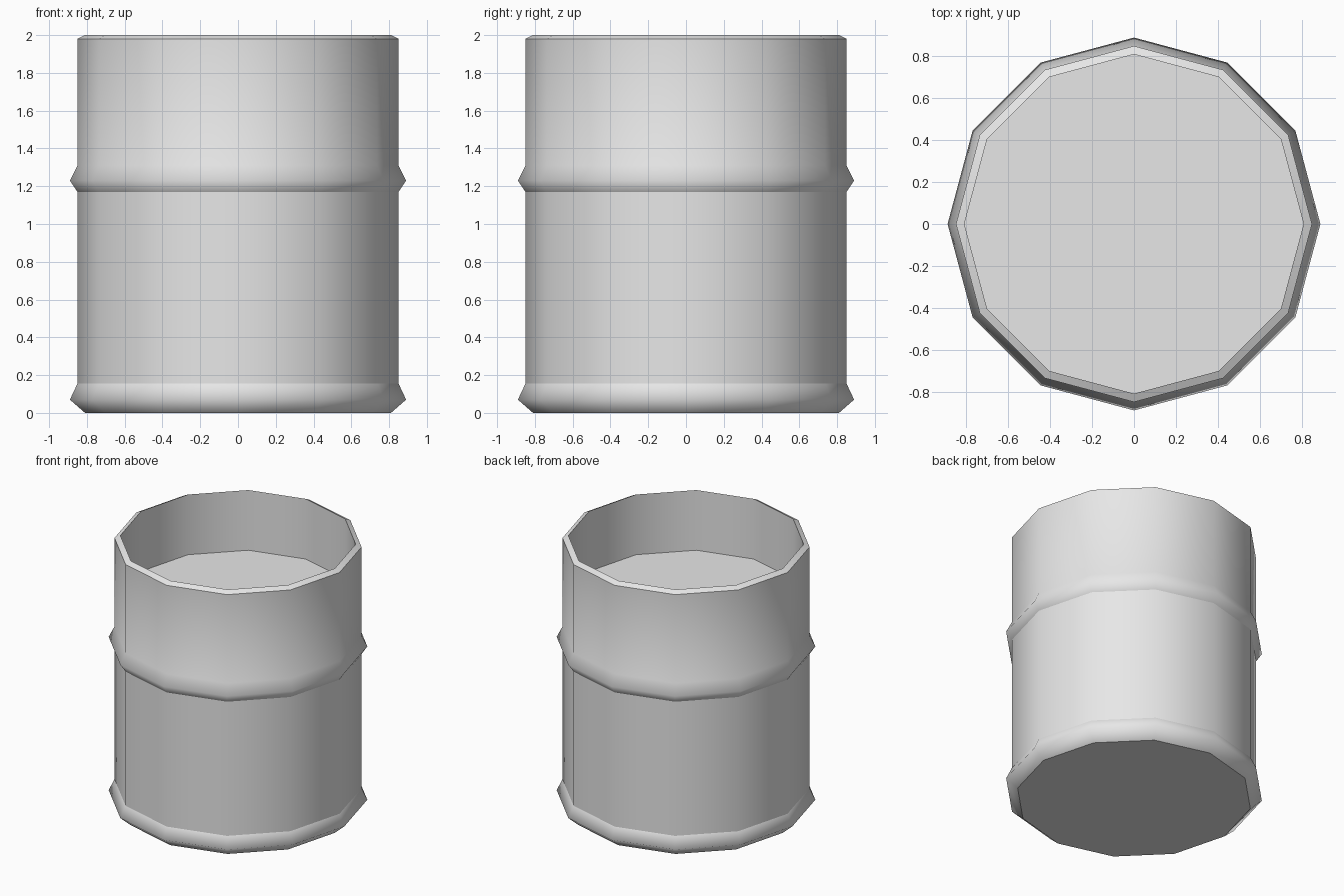
import bpy
import bmesh
import math

cube = bpy.data.objects.get("Cube")
if cube:
    bpy.data.objects.remove(cube, do_unlink=True)

SIDES = 12

# Plain grey steel
steel = bpy.data.materials.new("plain_grey")
steel.use_nodes = True
steel.diffuse_color = (0.8, 0.8, 0.8, 1)
steel.node_tree.nodes["Principled BSDF"].inputs["Base Color"].default_value = (0.8, 0.8, 0.8, 1)

# Profile from the base up the outside, over the rim and down to the lid:
# (radius, height, sharp ring)
profile = [
    (0.81, 0.0, True),      # base
    (0.89, 0.07, False),    # lower ridge
    (0.85, 0.155, True),
    (0.85, 1.17, True),
    (0.89, 1.23, False),    # middle ridge
    (0.85, 1.31, False),
    (0.85, 1.98, True),     # bevelled rim
    (0.81, 2.0, True),
    (0.81, 1.545, True),    # recessed lid
]

bm = bmesh.new()


def ring(radius, height):
    angles = [math.tau * i / SIDES for i in range(SIDES)]
    return [bm.verts.new((radius * math.cos(a), radius * math.sin(a), height))
            for a in angles]


rings = [ring(r, z) for r, z, _ in profile]
for low, high in zip(rings, rings[1:]):
    for i in range(SIDES):
        j = (i + 1) % SIDES
        bm.faces.new((low[i], low[j], high[j], high[i])).smooth = True

# Base and recessed lid
bm.faces.new(rings[0][::-1])
bm.faces.new(rings[-1])

# Crisp rings between the smooth bands
for verts, (_, _, sharp) in zip(rings, profile):
    for i in range(SIDES):
        edge = bm.edges.get((verts[i], verts[(i + 1) % SIDES]))
        edge.smooth = not sharp

mesh = bpy.data.meshes.new("barrel")
bm.to_mesh(mesh)
bm.free()
mesh.materials.append(steel)
barrel = bpy.data.objects.new("barrel", mesh)
bpy.context.collection.objects.link(barrel)
